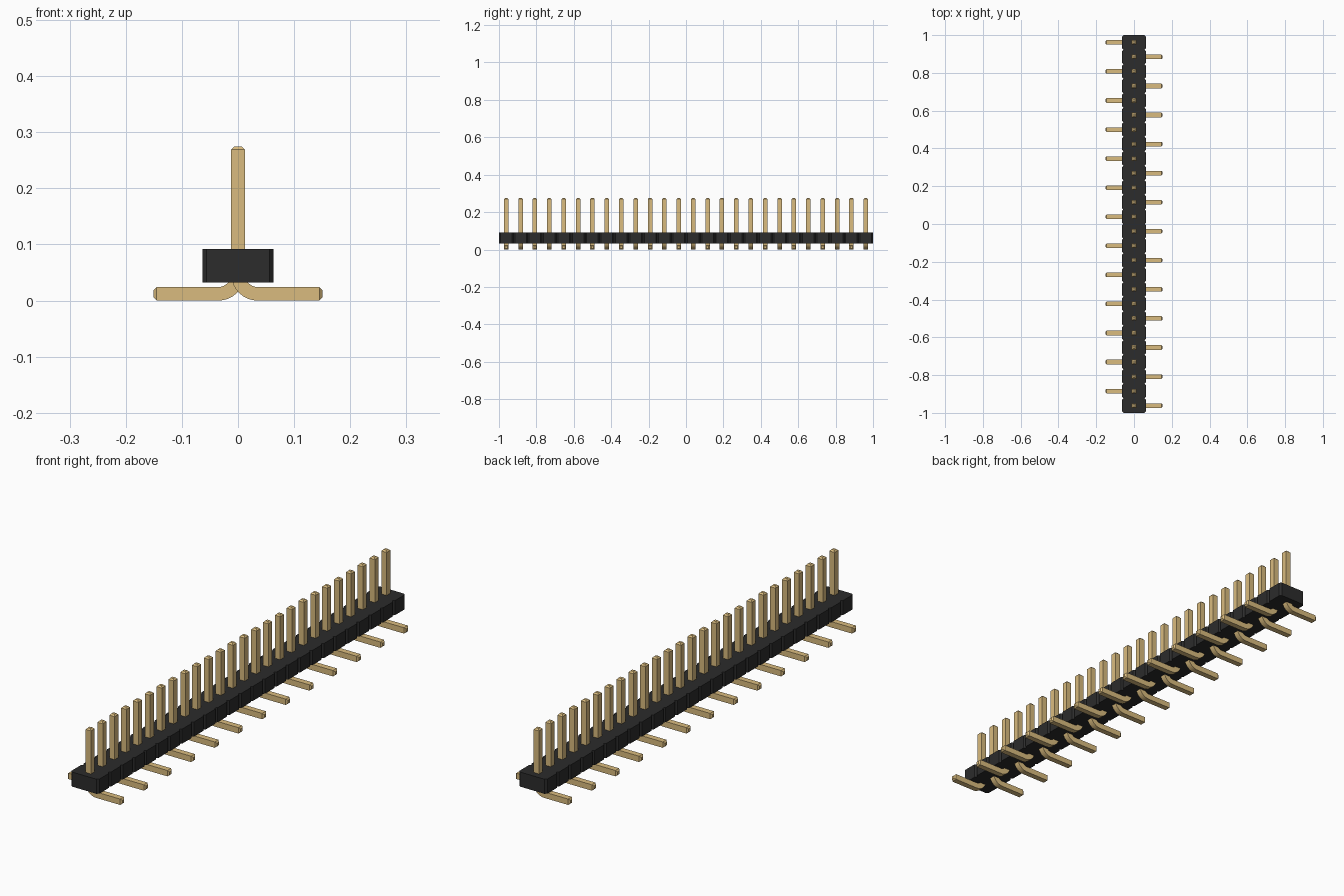
import bpy, bmesh, math
from mathutils import Vector

cube = bpy.data.objects.get("Cube")
if cube:
    bpy.data.objects.remove(cube)

COUNT = 26
PITCH = 2 / COUNT
HALF_W = 0.0635          # housing half width
BASE, TOP = 0.032, 0.092  # housing bottom and top
CHAMFER = PITCH / 10
PIN = 0.0121             # pin half thickness
TIP = 0.006              # pin end chamfer
PIN_TOP, REACH = 0.275, 0.151
BEND = 0.035             # bend radius on the pin centre line


def material(name, color):
    m = bpy.data.materials.new(name)
    m.use_nodes = True
    m.diffuse_color = (*color, 1)
    m.node_tree.nodes["Principled BSDF"].inputs["Base Color"].default_value = (*color, 1)
    return m


black = material("black plastic", (0.025, 0.025, 0.025))
gold = material("gold metal", (0.70, 0.50, 0.21))


def finish(bm, name, mat):
    bmesh.ops.recalc_face_normals(bm, faces=bm.faces)
    mesh = bpy.data.meshes.new(name)
    bm.to_mesh(mesh)
    bm.free()
    mesh.materials.append(mat)
    obj = bpy.data.objects.new(name, mesh)
    bpy.context.collection.objects.link(obj)
    return obj


# Housing: notched outline, extruded upward
side = []
for i in range(COUNT):
    y0 = -1 + i * PITCH
    side += [(HALF_W - CHAMFER, y0), (HALF_W, y0 + CHAMFER), (HALF_W, y0 + PITCH - CHAMFER)]
side.append((HALF_W - CHAMFER, 1))
outline = side + [(-x, -y) for x, y in side]
bm = bmesh.new()
face = bm.faces.new([bm.verts.new((x, y, BASE)) for x, y in outline])
top = bmesh.ops.extrude_face_region(bm, geom=[face])
verts = [v for v in top["geom"] if isinstance(v, bmesh.types.BMVert)]
bmesh.ops.translate(bm, verts=verts, vec=(0, 0, TOP - BASE))
finish(bm, "housing", black)


# Pins: a square section swept down the post, round the bend and along the foot
def make_pins(name, direction, first_y):
    corner = PIN + BEND - PIN
    path = [((0, PIN_TOP), (1, 0), PIN - TIP), ((0, PIN_TOP - TIP), (1, 0), PIN)]
    for i in range(9):
        a = math.radians(90 * i / 8)
        c, s = math.cos(a), math.sin(a)
        path.append(((corner - BEND * c, PIN + BEND - BEND * s), (c, s), PIN))
    path += [((REACH - TIP, PIN), (0, 1), PIN), ((REACH, PIN), (0, 1), PIN - TIP)]

    bm = bmesh.new()
    rings = []
    for (x, z), (nx, nz), h in path:
        rings.append([bm.verts.new((direction * (x + u * h * nx), v * h, z + u * h * nz))
                      for u, v in ((1, 1), (1, -1), (-1, -1), (-1, 1))])
    for a, b in zip(rings, rings[1:]):
        for k in range(4):
            n = (k + 1) % 4
            bm.faces.new((a[k], a[n], b[n], b[k]))
    bm.faces.new(rings[0])
    bm.faces.new(rings[-1])
    obj = finish(bm, name, gold)
    obj.location.y = first_y
    row = obj.modifiers.new("row", "ARRAY")
    row.count = COUNT // 2
    row.use_relative_offset = False
    row.use_constant_offset = True
    row.constant_offset_displace = Vector((0, 2 * PITCH, 0))
    # Smooth the bend only
    bpy.ops.object.select_all(action="DESELECT")
    obj.select_set(True)
    bpy.context.view_layer.objects.active = obj
    bpy.ops.object.shade_smooth_by_angle(angle=math.radians(30))


make_pins("left_pins", 1, -1 + PITCH / 2)
make_pins("right_pins", -1, -1 + 1.5 * PITCH)
